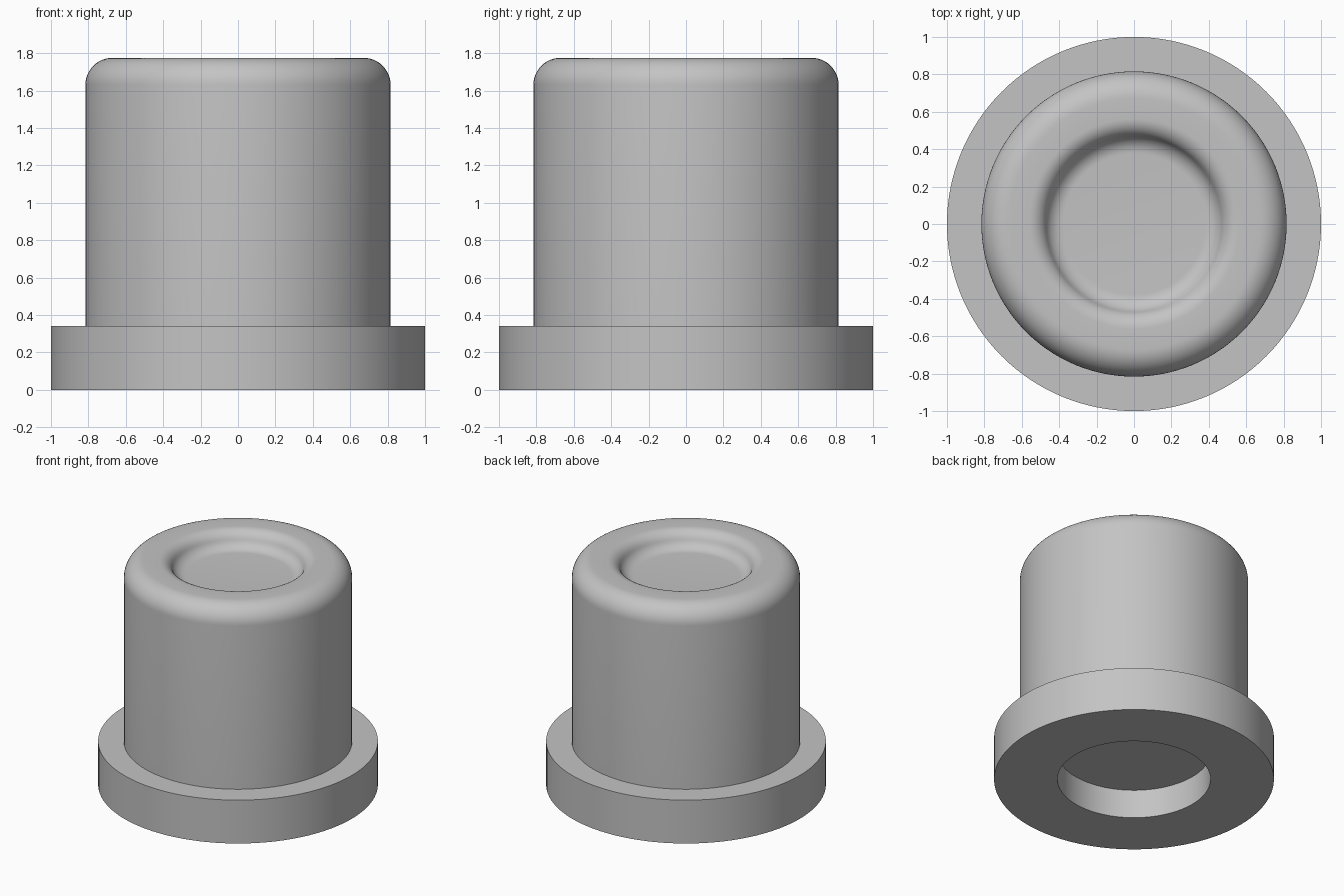
import bpy, bmesh
from math import cos, sin, pi, acos, radians

cube = bpy.data.objects.get("Cube")
if cube:
    bpy.data.objects.remove(cube, do_unlink=True)

SEGMENTS = 128
FLANGE_R, FLANGE_H = 1.0, 0.342
BODY_R, TOP, EDGE_R = 0.816, 1.775, 0.145
SOCKET_R, SOCKET_DEPTH = 0.547, 0.226
DISH_R, DISH_DEPTH, DISH_FILLET = 0.47, 0.125, 0.1


def arc(cx, cz, radius, start, end, steps):
    """Points (r, z) along a circular arc, angles in radians."""
    angles = [start + (end - start) * i / steps for i in range(steps + 1)]
    return [(cx + radius * cos(a), cz + radius * sin(a)) for a in angles]


def lathe(name, profile, material):
    """Revolve an (r, z) profile around the z axis."""
    bm = bmesh.new()
    verts = [bm.verts.new((r, 0, z)) for r, z in profile]
    edges = [bm.edges.new(pair) for pair in zip(verts, verts[1:])]
    bmesh.ops.spin(bm, geom=verts + edges, cent=(0, 0, 0), axis=(0, 0, 1),
                   angle=2 * pi, steps=SEGMENTS, use_duplicate=False)
    bmesh.ops.remove_doubles(bm, verts=bm.verts, dist=0.0005)
    bmesh.ops.recalc_face_normals(bm, faces=bm.faces)
    mesh = bpy.data.meshes.new(name)
    bm.to_mesh(mesh)
    bm.free()
    mesh.materials.append(material)
    obj = bpy.data.objects.new(name, mesh)
    bpy.context.collection.objects.link(obj)
    bpy.ops.object.select_all(action='DESELECT')
    obj.select_set(True)
    bpy.context.view_layer.objects.active = obj
    bpy.ops.object.shade_smooth_by_angle(angle=radians(30))
    return obj


# Plain grey
grey = bpy.data.materials.new("plain_grey")
grey.use_nodes = True
colour = (0.55, 0.55, 0.55, 1)
grey.diffuse_color = colour
grey.node_tree.nodes["Principled BSDF"].inputs["Base Color"].default_value = colour

# Blind socket in the underside, then the flange
socket = [(0, SOCKET_DEPTH), (SOCKET_R, SOCKET_DEPTH), (SOCKET_R, 0)]
flange = [(FLANGE_R, 0), (FLANGE_R, FLANGE_H), (BODY_R, FLANGE_H)]

# Body wall with a rounded top edge
body = arc(BODY_R - EDGE_R, TOP - EDGE_R, EDGE_R, 0, pi / 2, 12)

# Shallow dish: a convex lip flowing into a concave floor fillet
slope = acos(1 - DISH_DEPTH / (2 * DISH_FILLET))
reach = DISH_FILLET * sin(slope)
lip = arc(DISH_R + reach, TOP - DISH_FILLET, DISH_FILLET,
          pi / 2, pi / 2 + slope, 8)
floor = arc(DISH_R - reach, TOP - DISH_DEPTH + DISH_FILLET, DISH_FILLET,
            slope - pi / 2, -pi / 2, 8)
dish = lip + floor[1:] + [(0, TOP - DISH_DEPTH)]

lathe("flanged_cap", socket + flange + body + dish, grey)
